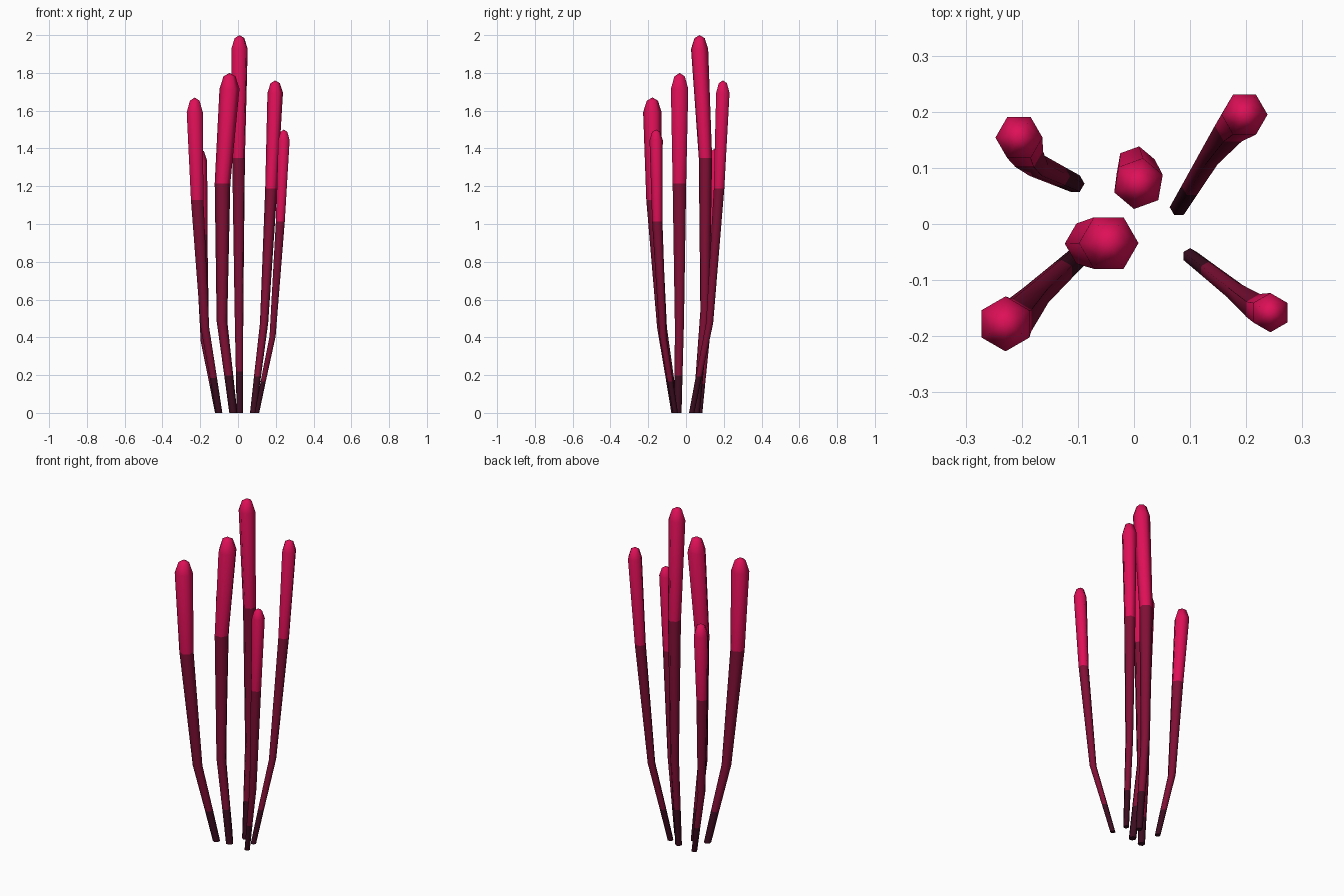
import bpy, bmesh, math
from mathutils import Vector

if "Cube" in bpy.data.objects:
    bpy.data.objects.remove(bpy.data.objects["Cube"])


def material(name, rgb):
    m = bpy.data.materials.new(name)
    m.diffuse_color = (*rgb, 1)
    m.use_nodes = True
    m.node_tree.nodes["Principled BSDF"].inputs["Base Color"].default_value = m.diffuse_color
    return m


MATS = [material("dark root", (0.045, 0.004, 0.014)),
        material("deep crimson", (0.22, 0.005, 0.036)),
        material("bright crimson", (0.73, 0.005, 0.095))]
SIDES = 6


def stalk(name, height, radius, turn, base, bend, upper, tip):
    """Six-sided tapering stalk through four path points, with a rounded tip."""
    base, bend, upper, tip = (Vector(p) for p in (base, bend, upper, tip))
    shoulder = 1 - 1.6 * radius / height
    crown = 1 - 0.35 * radius / height
    # centre, height fraction, radius factor
    rings = [(base, 0, 0.40),
             (base.lerp(bend, 0.4), 0.11, 0.45),
             (bend, 0.27, 0.53),
             (upper, 0.675, 0.78),
             (tip, shoulder, 1.0),
             (tip, crown, 0.6)]
    bm = bmesh.new()
    loops = []
    for c, f, s in rings:
        loops.append([bm.verts.new((c.x + radius * s * math.cos(a),
                                    c.y + radius * s * math.sin(a), f * height))
                      for a in (turn + math.tau * i / SIDES for i in range(SIDES))])
    bm.faces.new(loops[0][::-1])
    for k in range(len(loops) - 1):
        lo, hi = loops[k], loops[k + 1]
        for i in range(SIDES):
            j = (i + 1) % SIDES
            face = bm.faces.new((lo[i], lo[j], hi[j], hi[i]))
            face.material_index = 0 if k == 0 else 1 if k < 3 else 2
    # pointed cap
    apex = bm.verts.new((tip.x, tip.y, height))
    for i in range(SIDES):
        bm.faces.new((loops[-1][i], loops[-1][(i + 1) % SIDES], apex)).material_index = 2
    for f in bm.faces:
        f.smooth = len(f.verts) < SIDES
    mesh = bpy.data.meshes.new(name)
    bm.to_mesh(mesh)
    bm.free()
    for m in MATS:
        mesh.materials.append(m)
    bpy.context.collection.objects.link(bpy.data.objects.new(name, mesh))


T = math.radians(30)
stalk("centre_stalk", 2.00, 0.046, math.radians(20),
      (0.01, 0.055), (0.005, 0.10), (0.003, 0.103), (0.008, 0.072))
stalk("front_centre_stalk", 1.80, 0.053, 0,
      (-0.025, -0.042), (-0.085, -0.035), (-0.082, -0.035), (-0.045, -0.034))
stalk("front_left_stalk", 1.67, 0.049, T,
      (-0.10, -0.058), (-0.175, -0.127), (-0.216, -0.172), (-0.229, -0.178))
stalk("back_left_stalk", 1.40, 0.042, 0,
      (-0.105, 0.072), (-0.175, 0.105), (-0.195, 0.13), (-0.205, 0.154))
stalk("back_right_stalk", 1.76, 0.041, 0,
      (0.08, 0.03), (0.138, 0.125), (0.176, 0.175), (0.197, 0.195))
stalk("front_right_stalk", 1.50, 0.035, T,
      (0.10, -0.057), (0.183, -0.122), (0.224, -0.152), (0.243, -0.158))
